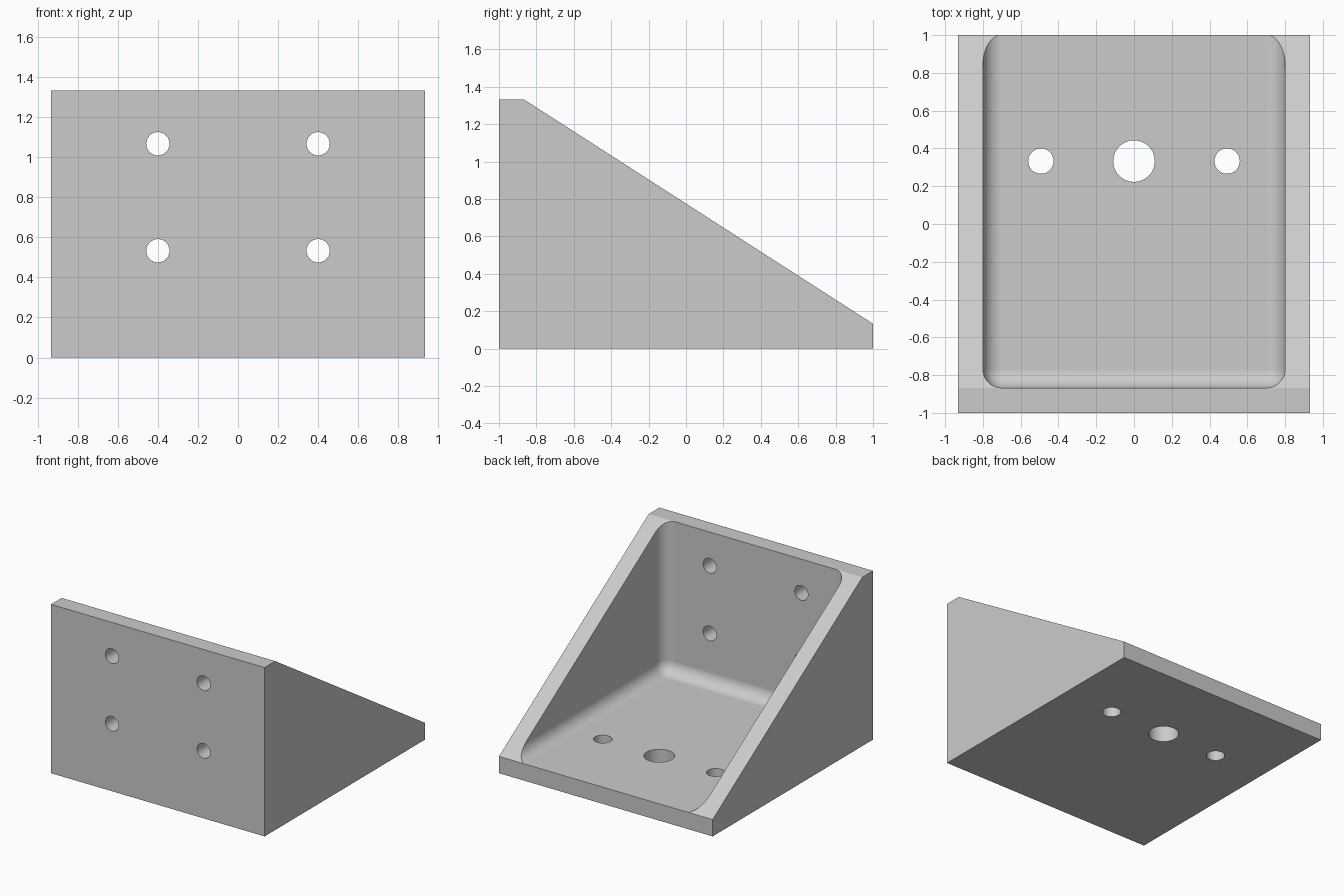
import bpy, bmesh
from math import radians
from mathutils import Matrix, Vector

default_cube = bpy.data.objects.get("Cube")
if default_cube:
    bpy.data.objects.remove(default_cube)

HALF_WIDTH, HEIGHT, WALL = 0.933, 1.333, 0.133
FILLET = 0.1

grey = bpy.data.materials.new("plain grey")
grey.use_nodes = True
colour = (0.6, 0.6, 0.6, 1)
grey.diffuse_color = colour
grey.node_tree.nodes["Principled BSDF"].inputs["Base Color"].default_value = colour


def add_object(name, bm):
    bmesh.ops.recalc_face_normals(bm, faces=bm.faces)
    mesh = bpy.data.meshes.new(name)
    bm.to_mesh(mesh)
    bm.free()
    mesh.materials.append(grey)
    obj = bpy.data.objects.new(name, mesh)
    bpy.context.collection.objects.link(obj)
    return obj


def wedge(name):
    """Side profile extruded across the full width."""
    profile = [(-1, 0), (1, 0), (1, WALL), (WALL - 1, HEIGHT), (-1, HEIGHT)]
    bm = bmesh.new()
    face = bm.faces.new([bm.verts.new((-HALF_WIDTH, y, z)) for y, z in profile])
    side = bmesh.ops.extrude_face_region(bm, geom=[face])["geom"]
    moved = [v for v in side if isinstance(v, bmesh.types.BMVert)]
    bmesh.ops.translate(bm, verts=moved, vec=(2 * HALF_WIDTH, 0, 0))
    return add_object(name, bm)


def rounded_box(name, low, high):
    low, high = Vector(low), Vector(high)
    bm = bmesh.new()
    bmesh.ops.create_cube(bm, size=1, matrix=Matrix.Translation((low + high) / 2)
                          @ Matrix.Diagonal((*(high - low), 1)))
    bmesh.ops.bevel(bm, geom=bm.edges[:], offset=FILLET, segments=10,
                    profile=0.5, affect='EDGES')
    return add_object(name, bm)


def drill(name, centre, radius, tilt=0):
    bm = bmesh.new()
    bmesh.ops.create_cone(bm, cap_ends=True, segments=48, radius1=radius,
                          radius2=radius, depth=0.5,
                          matrix=Matrix.Translation(centre) @ Matrix.Rotation(tilt, 4, 'X'))
    return add_object(name, bm)


bracket = wedge("angle_bracket")

# Filleted pocket, running out through the slope
cutters = [rounded_box("pocket_cutter", (-0.8, -WALL - 0.7345, WALL - 0.0005), (0.8, 2, 2))]

# Four holes in the upright plate, three in the base plate
for x in (-0.4, 0.4):
    for z in (0.533, 1.067):
        cutters.append(drill("upright_hole_cutter", (x, -0.95, z), 0.058, radians(90)))
for x, radius in ((-0.493, 0.067), (0, 0.11), (0.493, 0.067)):
    cutters.append(drill("base_hole_cutter", (x, 0.333, 0.05), radius))

for cutter in cutters:
    cutter.hide_render = True
    cut = bracket.modifiers.new("cut", 'BOOLEAN')
    cut.operation, cut.solver, cut.object = 'DIFFERENCE', 'EXACT', cutter

# Bake the cuts and discard the cutters
graph = bpy.context.evaluated_depsgraph_get()
bracket.data = bpy.data.meshes.new_from_object(bracket.evaluated_get(graph))
bracket.modifiers.clear()
for cutter in cutters:
    bpy.data.objects.remove(cutter)

# Smooth fillets and hole walls, crisp outer edges
bpy.ops.object.select_all(action='DESELECT')
bracket.select_set(True)
bpy.context.view_layer.objects.active = bracket
bpy.ops.object.shade_smooth_by_angle(angle=radians(25))
weighted = bracket.modifiers.new("weighted_normals", 'WEIGHTED_NORMAL')
weighted.keep_sharp = True
